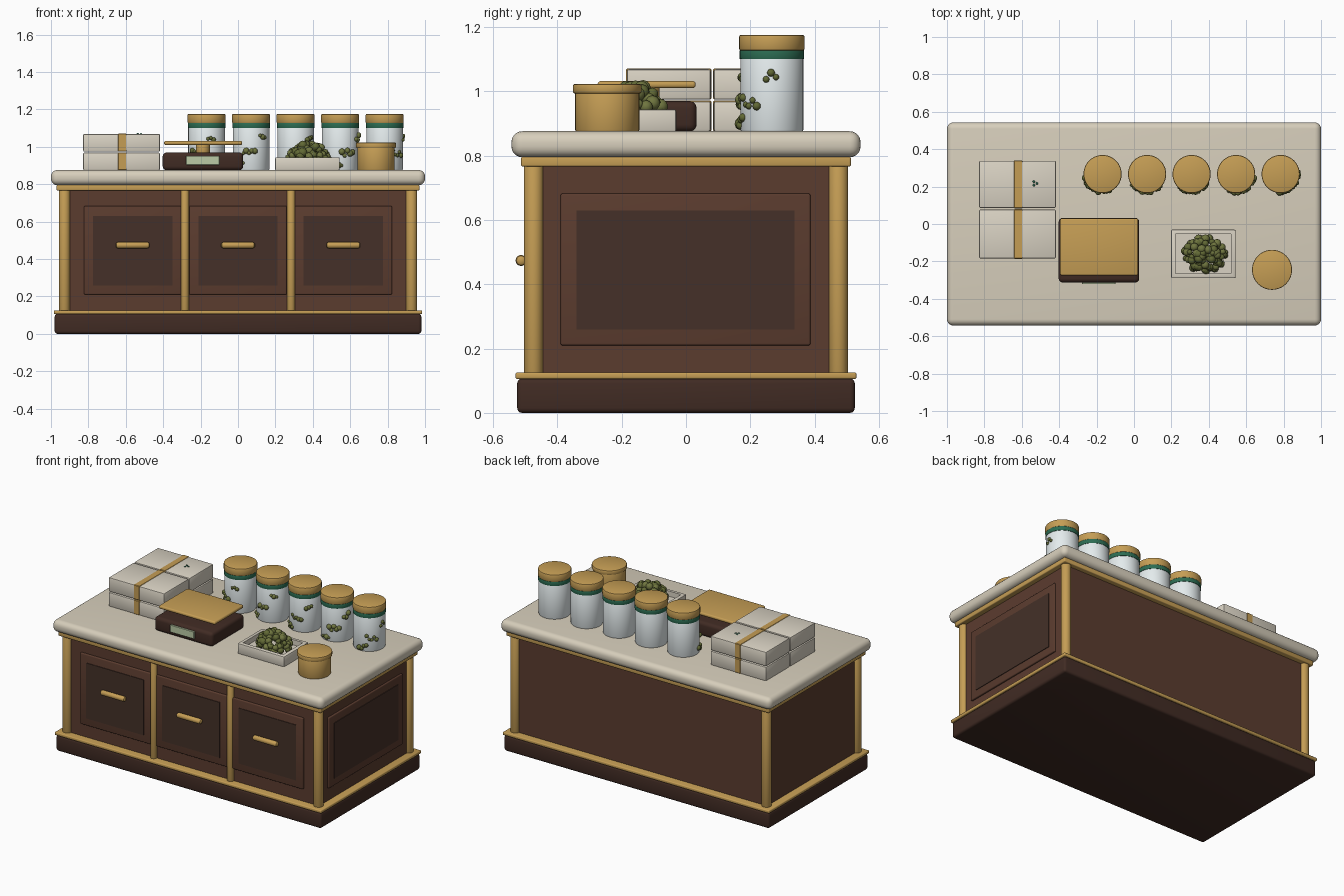
import bpy, bmesh, math, random
from mathutils import Vector, Matrix

if "Cube" in bpy.data.objects:
    bpy.data.objects.remove(bpy.data.objects["Cube"])

random.seed(4)


def mat(name, r, g, b):
    m = bpy.data.materials.new(name)
    m.diffuse_color = (r, g, b, 1)
    m.use_nodes = True
    m.node_tree.nodes["Principled BSDF"].inputs["Base Color"].default_value = m.diffuse_color
    return m


WOOD = mat("wood", 0.105, 0.045, 0.028)
PANEL = mat("panel_wood", 0.058, 0.030, 0.021)
DARK = mat("dark_wood", 0.052, 0.024, 0.017)
GOLD = mat("brass", 0.56, 0.34, 0.09)
STONE = mat("stone", 0.68, 0.62, 0.50)
CARD = mat("card", 0.70, 0.65, 0.55)
GLASS = mat("jar_white", 0.78, 0.84, 0.85)
GREEN = mat("band_green", 0.025, 0.15, 0.085)
BUD = [mat("bud_a", 0.12, 0.14, 0.035), mat("bud_b", 0.16, 0.18, 0.05)]
SCREEN = mat("screen", 0.50, 0.60, 0.38)


def finish(name, bm, m):
    bmesh.ops.recalc_face_normals(bm, faces=bm.faces[:])
    me = bpy.data.meshes.new(name)
    bm.to_mesh(me)
    bm.free()
    o = bpy.data.objects.new(name, me)
    bpy.context.collection.objects.link(o)
    me.materials.append(m)
    bpy.context.view_layer.objects.active = o
    for s in bpy.context.selected_objects:
        s.select_set(False)
    o.select_set(True)
    bpy.ops.object.shade_smooth_by_angle(angle=math.radians(35))
    return o


def box(name, x, y, z, m, bevel=0.0, seg=3):
    """Box from (min, max) ranges, with rounded edges"""
    bm = bmesh.new()
    size = Vector((x[1] - x[0], y[1] - y[0], z[1] - z[0]))
    mid = Vector((x[0] + x[1], y[0] + y[1], z[0] + z[1])) / 2
    bmesh.ops.create_cube(bm, size=1, matrix=Matrix.Translation(mid) @ Matrix.Diagonal((*size, 1)))
    if bevel:
        bmesh.ops.bevel(bm, geom=bm.edges[:], offset=bevel, segments=seg, profile=0.5, affect='EDGES')
    return finish(name, bm, m)


def lathe(name, profile, loc, m, n=40, rot=None):
    """Closed solid of revolution from (radius, height) points"""
    bm = bmesh.new()
    rings = []
    for r, h in profile:
        rings.append([bm.verts.new((r * math.cos(2 * math.pi * k / n), r * math.sin(2 * math.pi * k / n), h))
                      for k in range(n)])
    for a, b in zip(rings, rings[1:]):
        for k in range(n):
            bm.faces.new((a[k], a[(k + 1) % n], b[(k + 1) % n], b[k]))
    bm.faces.new(rings[0])
    bm.faces.new(rings[-1])
    o = finish(name, bm, m)
    o.location = loc
    if rot:
        o.rotation_euler = rot
    return o


def drum(name, r, z0, z1, xy, m, b=0.006, n=40):
    return lathe(name, [(r - b, z0), (r - b * 0.3, z0 + b * 0.3), (r, z0 + b), (r, z1 - b),
                        (r - b * 0.3, z1 - b * 0.3), (r - b, z1)], (*xy, 0), m, n)


def buds(name, balls, m):
    """Lumpy cluster from (centre, radius) balls"""
    bm = bmesh.new()
    for c, r in balls:
        bmesh.ops.create_icosphere(bm, subdivisions=2, radius=r, matrix=Matrix.Translation(c))
    return finish(name, bm, m)


# Counter carcass
box("plinth", (-0.98, 0.98), (-0.525, 0.525), (0, 0.107), DARK, 0.015)
box("lower_trim", (-0.985, 0.985), (-0.53, 0.53), (0.105, 0.126), GOLD, 0.006)
box("body", (-0.935, 0.935), (-0.48, 0.48), (0.12, 0.77), WOOD)
box("upper_trim", (-0.97, 0.97), (-0.513, 0.513), (0.766, 0.797), GOLD, 0.006)
box("countertop", (-1, 1), (-0.543, 0.543), (0.795, 0.876), STONE, 0.034, 5)

# Brass columns
for sx in (-1, 1):
    for sy in (-1, 1):
        drum("corner_column", 0.03, 0.12, 0.77, (sx * 0.928, sy * 0.474), GOLD, 0.002, 24)
    drum("front_column", 0.022, 0.12, 0.77, (sx * 0.284, -0.482), GOLD, 0.002, 24)

# Front doors with pulls
for cx in (-0.563, 0, 0.563):
    box("door_frame", (cx - 0.26, cx + 0.26), (-0.493, -0.47), (0.21, 0.685), WOOD, 0.006)
    box("door_panel", (cx - 0.212, cx + 0.212), (-0.497, -0.47), (0.26, 0.63), PANEL)
    lathe("door_pull", [(0.008, -0.09), (0.014, -0.086), (0.017, -0.078), (0.017, 0.078),
                        (0.014, 0.086), (0.008, 0.09)], (cx, -0.513, 0.474), GOLD, 20, (0, math.pi / 2, 0))

# Right end panel
box("side_frame", (0.92, 0.947), (-0.39, 0.387), (0.21, 0.682), WOOD, 0.006)
box("side_panel", (0.92, 0.951), (-0.34, 0.337), (0.26, 0.63), PANEL)

# Row of jars with bud decoration
for i, ang in enumerate((-75, -50, -40, -20, 0)):
    xy = (-0.168 + 0.238 * i, 0.267)
    drum("jar", 0.098, 0.875, 1.11, xy, GLASS)
    drum("jar_band", 0.1005, 1.10, 1.128, xy, GREEN, 0.002)
    drum("jar_lid", 0.102, 1.126, 1.176, xy, GOLD, 0.007)
    balls = []
    for da, z, w in ((3, 1.05, 3), (-42, 0.967, 5), (-75, 0.905, 4)):
        for k in range(w):
            a = math.radians(ang + da + (k - w / 2) * 9)
            c = Vector((xy[0] + 0.098 * math.cos(a), xy[1] + 0.098 * math.sin(a),
                        z + random.uniform(-0.014, 0.014)))
            balls.append((c, random.uniform(0.009, 0.018)))
    buds("jar_buds", balls, BUD[i % 2])

# Stacked parcels with straps
for y in ((-0.184, 0.077), (0.086, 0.338)):
    for z in ((0.875, 0.969), (0.974, 1.069)):
        box("parcel", (-0.828, -0.417), y, z, CARD, 0.007, 2)
        box("parcel_strap", (-0.642, -0.597), (y[0] - 0.002, y[1] + 0.002),
            (z[0] + 0.001, z[1] + 0.002), GOLD, 0.003, 1)
buds("parcel_mark", [(Vector((-0.53 + 0.011 * math.cos(a), 0.217 + 0.011 * math.sin(a), 1.067)), 0.007)
                     for a in (0, 2.1, 4.2)], GREEN)

# Weighing scale
box("scale_base", (-0.403, 0.028), (-0.313, 0.033), (0.875, 0.97), DARK, 0.022, 4)
box("scale_screen", (-0.277, -0.1), (-0.322, -0.3), (0.903, 0.952), SCREEN, 0.002, 1)
drum("scale_post", 0.037, 0.96, 1.015, (-0.188, -0.12), GOLD, 0.002)
box("scale_plate", (-0.395, 0.022), (-0.275, 0.03), (1.01, 1.032), GOLD, 0.009)

# Hollow tray: inset the top face and push it down
tray_bm = bmesh.new()
bmesh.ops.create_cube(tray_bm, size=1, matrix=Matrix.Translation((0.371, -0.16, 0.909))
                      @ Matrix.Diagonal((0.345, 0.26, 0.07, 1)))
bmesh.ops.bevel(tray_bm, geom=tray_bm.edges[:], offset=0.007, segments=2, profile=0.5, affect='EDGES')
top = max(tray_bm.faces, key=lambda f: f.calc_center_median().z + f.calc_area())
bmesh.ops.inset_region(tray_bm, faces=[top], thickness=0.025)
floor = bmesh.ops.extrude_discrete_faces(tray_bm, faces=[top])["faces"][0]
bmesh.ops.translate(tray_bm, verts=floor.verts[:], vec=(0, 0, -0.035))
finish("tray", tray_bm, CARD)

# Heap of buds in the tray
for part in range(2):
    balls = []
    for k in range(55):
        a, q = random.uniform(0, 2 * math.pi), math.sqrt(random.random())
        dome = 0.925 + 0.095 * (1 - q * q) ** 0.6
        c = Vector((0.378 + 0.112 * q * math.cos(a), -0.162 + 0.09 * q * math.sin(a),
                    dome - random.uniform(0, 0.025)))
        balls.append((c, random.uniform(0.014, 0.024)))
    buds("bud_heap", balls, BUD[part])

# Brass pot with lid
drum("pot", 0.1, 0.875, 1.0, (0.738, -0.245), GOLD)
drum("pot_lid", 0.107, 0.993, 1.023, (0.738, -0.245), GOLD, 0.006)
